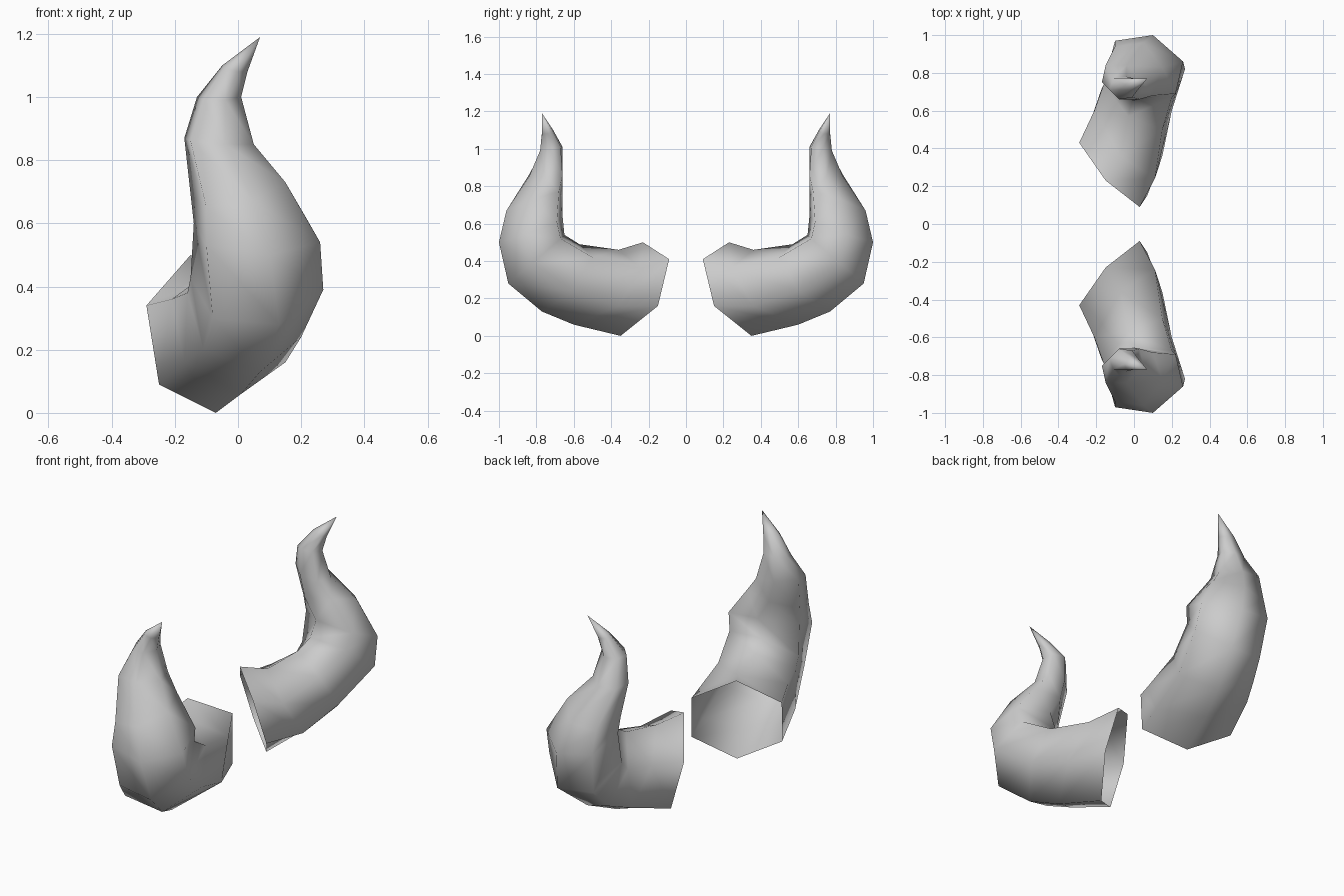
import bpy
import bmesh
from mathutils import Vector

default_cube = bpy.data.objects.get("Cube")
if default_cube:
    bpy.data.objects.remove(default_cube, do_unlink=True)

# Single grey horn material
horn_grey = bpy.data.materials.new("horn_grey")
horn_grey.use_nodes = True
colour = (0.6, 0.6, 0.6, 1.0)
horn_grey.diffuse_color = colour
shader = next(n for n in horn_grey.node_tree.nodes if n.type == "BSDF_PRINCIPLED")
shader.inputs["Base Color"].default_value = colour

# Six-sided sections from base to tip: centre, right corner, outer corner
SECTIONS = [
    ((-.11, -.29, .25), (.07, -.15, .16), (-.07, -.35, .0)),
    ((-.03, -.48, .26), (.15, -.36, .16), (.01, -.6, .06)),
    ((.02, -.67, .31), (.2, -.6, .24), (.07, -.77, .13)),
    ((.06, -.8, .41), (.27, -.82, .39), (.13, -.95, .28)),
    ((.06, -.83, .57), (.26, -.86, .54), (.1, -1, .5)),
    ((0, -.81, .71), (.15, -.83, .73), (.05, -.96, .67)),
    ((-.06, -.75, .86), (.05, -.75, .85), (-.04, -.84, .85)),
    ((-.06, -.72, 1), (.01, -.73, 1), (-.04, -.78, .99)),
    ((-.01, -.74, 1.09), (.03, -.74, 1.08), (0, -.77, 1.08)),
]
TIP = (.07, -.77, 1.19)


def hexagon(centre, right, outer):
    """Slanted hexagon spanned by two neighbouring corners."""
    centre = Vector(centre)
    u = Vector(right) - centre
    v = Vector(outer) - centre
    return [centre + offset for offset in (u, v, v - u, -u, -v, u - v)]


def build_horn(name, side):
    """Loft the sections into an open-based horn; side flips it front to back."""
    bm = bmesh.new()

    def add_vertex(point):
        return bm.verts.new((point[0], point[1] * side, point[2]))

    rings = [[add_vertex(p) for p in hexagon(*section)] for section in SECTIONS]
    tip = add_vertex(TIP)

    # Walls between neighbouring sections
    for lower, upper in zip(rings, rings[1:]):
        for i in range(len(lower)):
            j = (i + 1) % len(lower)
            bm.faces.new((lower[i], lower[j], upper[j], upper[i]))

    # Pointed end
    last = rings[-1]
    for i in range(len(last)):
        bm.faces.new((last[i], last[(i + 1) % len(last)], tip))

    bmesh.ops.recalc_face_normals(bm, faces=bm.faces)
    # Outward check on a wall at the thick middle of the horn
    bm.faces.ensure_lookup_table()
    middle = rings[len(rings) // 2]
    centre = sum((v.co for v in middle), Vector()) / len(middle)
    wall = middle[0].link_faces[0]
    if wall.normal.dot(middle[0].co - centre) < 0:
        bmesh.ops.reverse_faces(bm, faces=bm.faces)
    for face in bm.faces:
        face.smooth = True

    mesh = bpy.data.meshes.new(name)
    bm.to_mesh(mesh)
    bm.free()
    mesh.materials.append(horn_grey)
    horn = bpy.data.objects.new(name, mesh)
    bpy.context.collection.objects.link(horn)
    return horn


build_horn("front_horn", 1)
build_horn("back_horn", -1)
